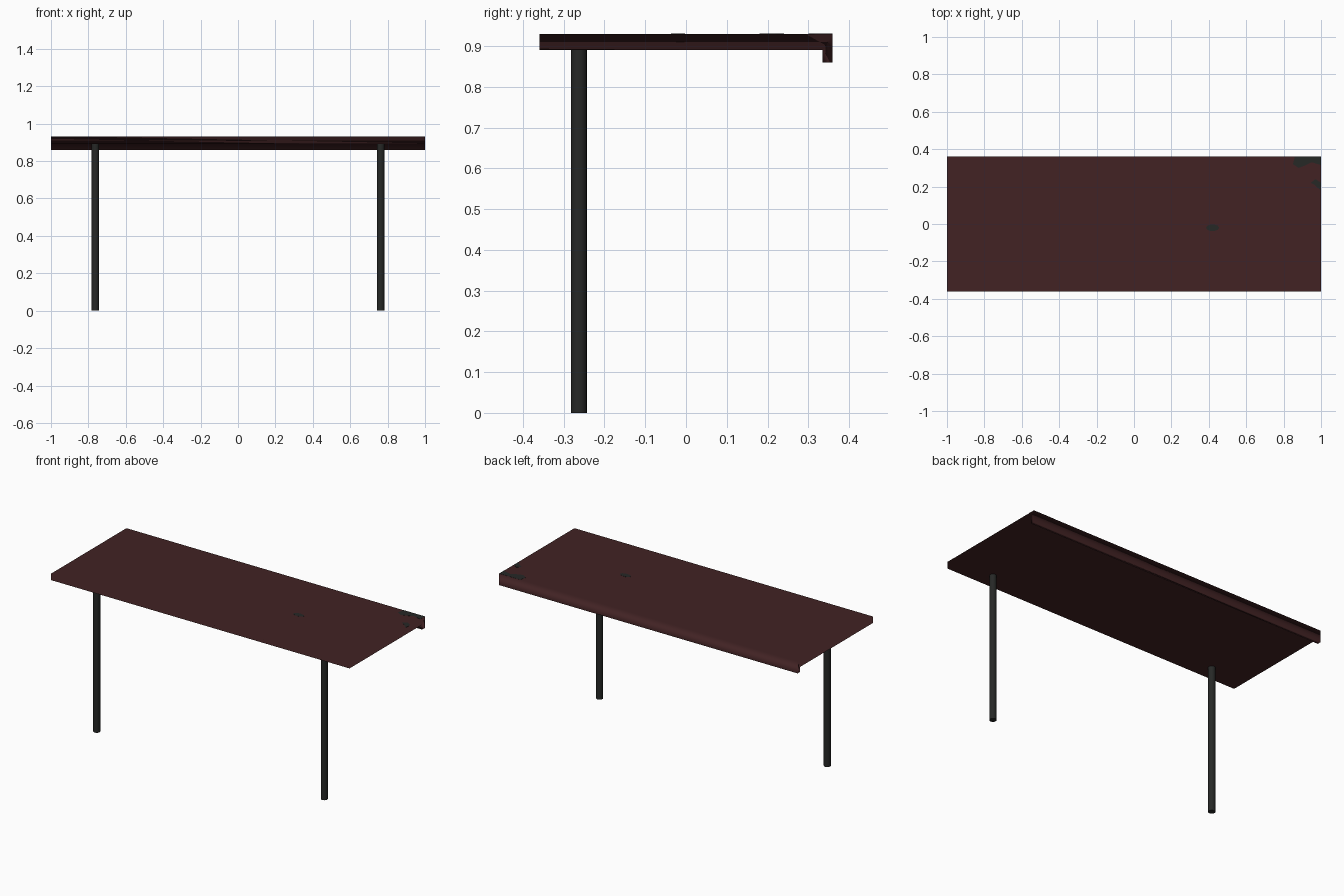
import bpy, bmesh, math

if "Cube" in bpy.data.objects:
    bpy.data.objects.remove(bpy.data.objects["Cube"])


def material(name, rgb):
    m = bpy.data.materials.new(name)
    m.diffuse_color = (*rgb, 1)
    m.use_nodes = True
    m.node_tree.nodes["Principled BSDF"].inputs["Base Color"].default_value = m.diffuse_color
    return m


wood = material("dark red wood", (0.054, 0.0165, 0.0175))
dark = material("charcoal metal", (0.0195, 0.021, 0.0195))


def extrude(name, points, vec, mat):
    """Extrude a closed profile along vec."""
    bm = bmesh.new()
    face = bm.faces.new([bm.verts.new(p) for p in points])
    res = bmesh.ops.extrude_face_region(bm, geom=[face])
    verts = [g for g in res["geom"] if isinstance(g, bmesh.types.BMVert)]
    bmesh.ops.translate(bm, verts=verts, vec=vec)
    bmesh.ops.recalc_face_normals(bm, faces=bm.faces)
    me = bpy.data.meshes.new(name)
    bm.to_mesh(me)
    bm.free()
    me.materials.append(mat)
    ob = bpy.data.objects.new(name, me)
    bpy.context.collection.objects.link(ob)
    return ob


# Counter top with a lip hanging down along the back edge
profile = [(-0.36, 0.89), (0.335, 0.89), (0.335, 0.86),
           (0.36, 0.86), (0.36, 0.93), (-0.36, 0.93)]
top = extrude("counter_top", [(-1, y, z) for y, z in profile], (2, 0, 0), wood)
# Soft edges: large faces stay even, narrow edge faces shade gradually
for p in top.data.polygons:
    p.use_smooth = True
wn = top.modifiers.new("soft_edges", 'WEIGHTED_NORMAL')
wn.mode = 'FACE_AREA'
wn.weight = 100

# Two round legs under the front edge
for side, x in (("left", -0.763), ("right", 0.763)):
    bpy.ops.mesh.primitive_cylinder_add(vertices=20, radius=0.0195, depth=0.89,
                                        location=(x, -0.263, 0.445))
    leg = bpy.context.object
    leg.name = side + "_leg"
    leg.data.materials.append(dark)
    bpy.ops.object.shade_smooth_by_angle(angle=math.radians(40))

# Worn dark spots on the top, as thin plates
spots = {
    "corner_wear": [(0.86, 0.36), (0.85, 0.32), (0.88, 0.30), (0.92, 0.315),
                    (0.95, 0.33), (1.0, 0.315), (1.0, 0.36)],
    "edge_wear": [(0.945, 0.22), (0.965, 0.21), (0.997, 0.18), (1.0, 0.22), (0.97, 0.24)],
}
spots["middle_wear"] = [(0.42 + 0.035 * math.cos(a * math.pi / 5),
                         -0.02 + 0.018 * math.sin(a * math.pi / 5)) for a in range(10)]
for name, pts in spots.items():
    extrude(name, [(x, y, 0.9295) for x, y in pts], (0, 0, 0.0012), dark)
